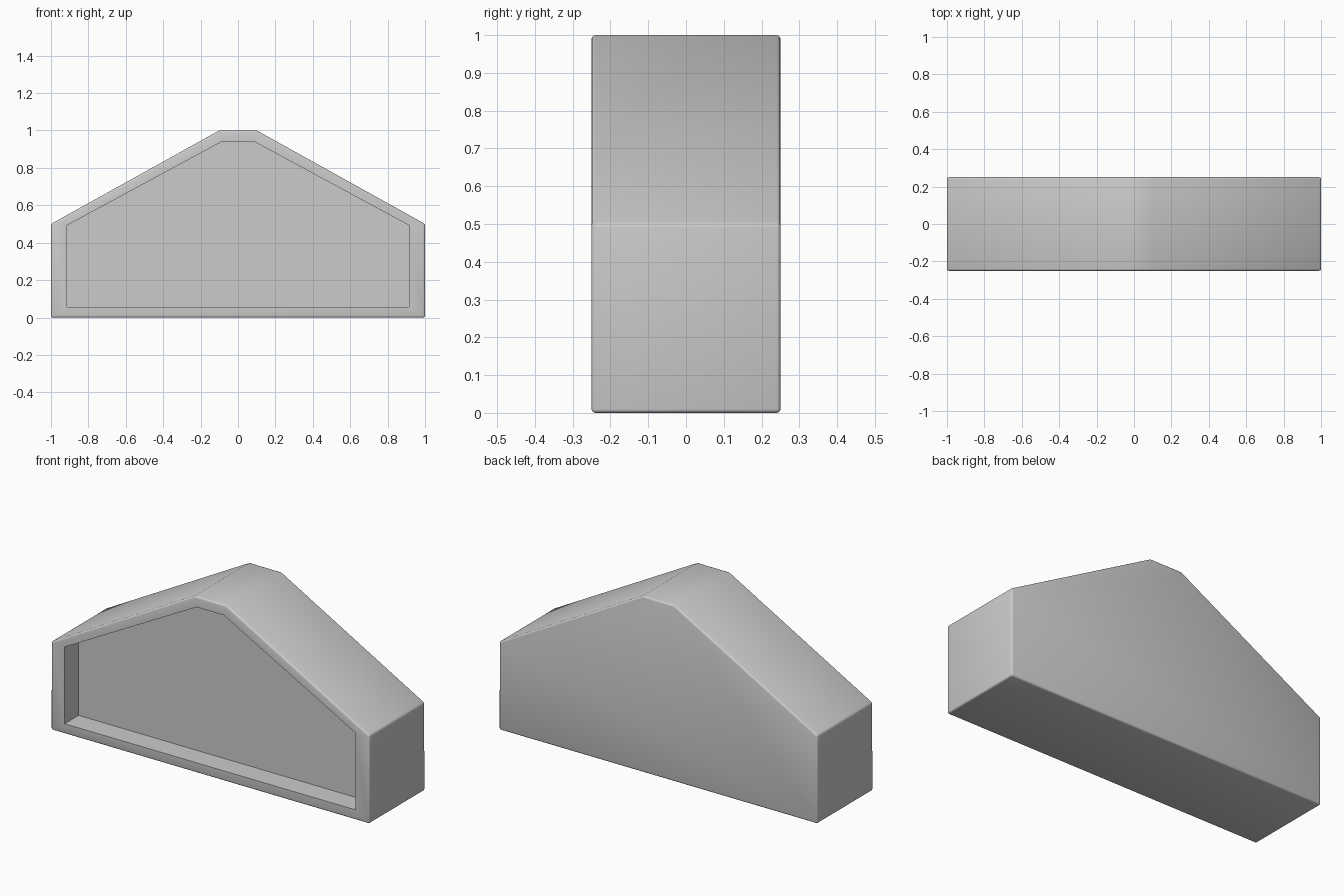
import bpy, bmesh, math

if "Cube" in bpy.data.objects:
    bpy.data.objects.remove(bpy.data.objects["Cube"])

D = 0.25            # half depth
RECESS = 0.125      # depth of the front recess


def mirrored(half):
    """Close a right-hand half profile by mirroring it across x = 0."""
    return half + [(-x, z) for x, z in reversed(half)]


outer = mirrored([(1, 0), (1, 0.5), (0.1, 1)])
inner = mirrored([(0.914, 0.057), (0.914, 0.493), (0.085, 0.941)])

bm = bmesh.new()


def ring(profile, y):
    return [bm.verts.new((x, y, z)) for x, z in profile]


def bridge(a, b):
    n = len(a)
    for i in range(n):
        j = (i + 1) % n
        bm.faces.new((a[i], a[j], b[j], b[i]))


# Closed shell: back panel, outer walls, front frame, recess walls, recessed panel
rings = [ring(outer, D), ring(outer, -D), ring(inner, -D), ring(inner, -D + RECESS)]
for a, b in zip(rings, rings[1:]):
    bridge(a, b)
bm.faces.new(rings[0])
bm.faces.new(rings[-1])
bmesh.ops.recalc_face_normals(bm, faces=bm.faces)

# Small rounding on the outer hard edges
hard = [e for e in bm.edges
        if e.calc_face_angle(0) > math.radians(30)
        and all(v in rings[0] + rings[1] for v in e.verts)]
bmesh.ops.bevel(bm, geom=hard, offset=0.01, segments=3, profile=0.5,
                affect='EDGES', clamp_overlap=True)

mesh = bpy.data.meshes.new("gabled_block")
bm.to_mesh(mesh)
bm.free()
block = bpy.data.objects.new("gabled_block", mesh)
bpy.context.collection.objects.link(block)

# Smooth shading with crisp recess edges
bpy.context.view_layer.objects.active = block
block.select_set(True)
bpy.ops.object.shade_smooth_by_angle(angle=math.radians(35))
